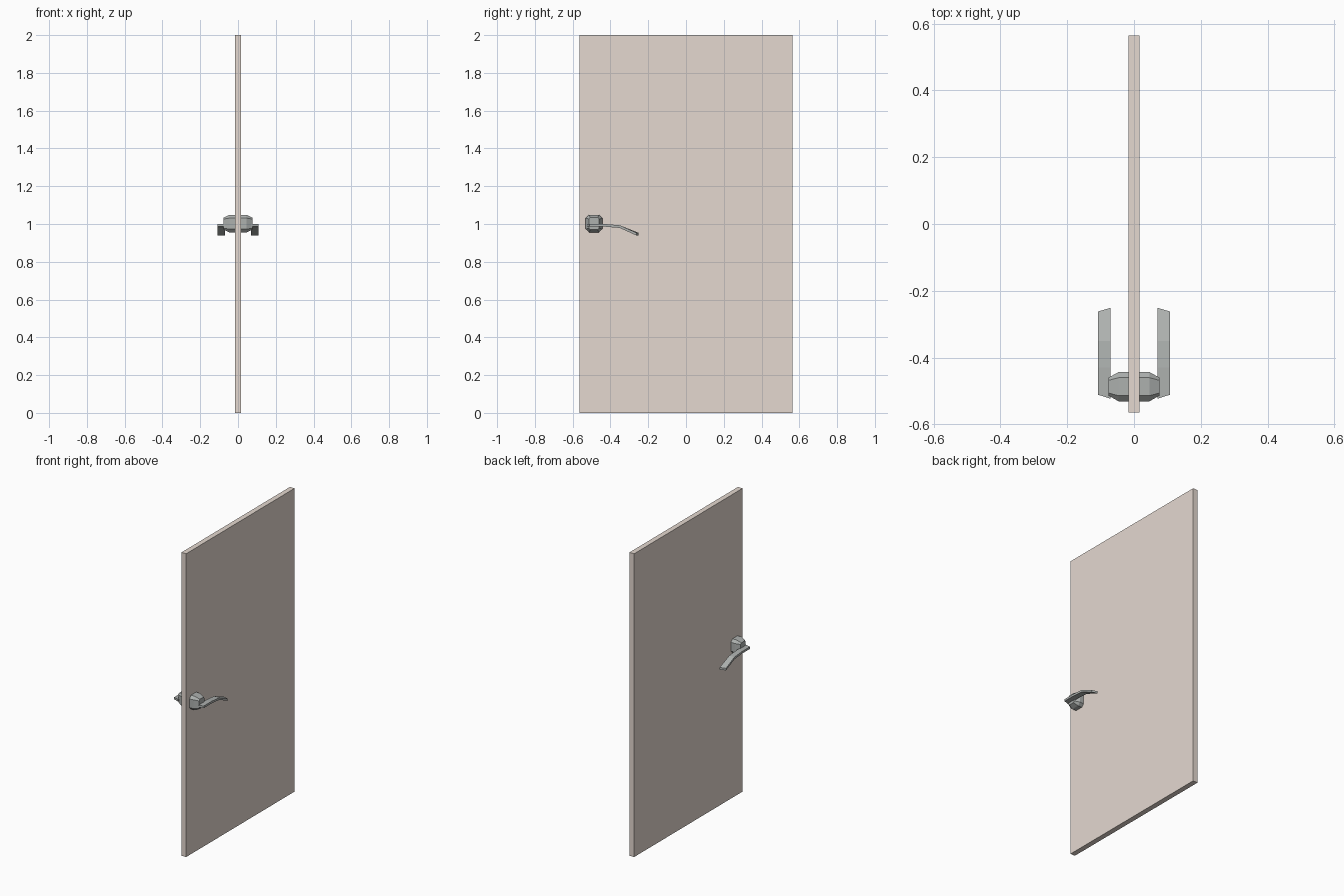
import bpy, bmesh

if "Cube" in bpy.data.objects:
    bpy.data.objects.remove(bpy.data.objects["Cube"])


def material(name, color):
    m = bpy.data.materials.new(name)
    m.diffuse_color = color
    m.use_nodes = True
    m.node_tree.nodes["Principled BSDF"].inputs["Base Color"].default_value = m.diffuse_color
    return m


wood = material("tan_wood", (0.78, 0.69, 0.63, 1))
metal = material("dark_metal", (0.42, 0.44, 0.43, 1))


def loft(name, rings, mat, mirror=False):
    """Skin a list of equal-length rings and cap both ends."""
    bm = bmesh.new()
    loops = [[bm.verts.new(p) for p in r] for r in rings]
    n = len(loops[0])
    for a, b in zip(loops, loops[1:]):
        for i in range(n):
            j = (i + 1) % n
            bm.faces.new((a[i], a[j], b[j], b[i]))
    bm.faces.new(loops[0])
    bm.faces.new(loops[-1])
    bmesh.ops.recalc_face_normals(bm, faces=bm.faces)
    me = bpy.data.meshes.new(name)
    bm.to_mesh(me)
    bm.free()
    me.materials.append(mat)
    ob = bpy.data.objects.new(name, me)
    bpy.context.collection.objects.link(ob)
    if mirror:
        ob.modifiers.new("other_side", 'MIRROR')
    return ob


def octagon(x, hy, hz, cut, cy=-0.487, cz=1.002):
    pts = [(hy, hz - cut), (hy - cut, hz), (cut - hy, hz), (-hy, hz - cut),
           (-hy, cut - hz), (cut - hy, -hz), (hy - cut, -hz), (hy, cut - hz)]
    return [(x, cy + y, cz + z) for y, z in pts]


# door panel
bpy.ops.mesh.primitive_cube_add(size=1, location=(0, 0, 1))
door = bpy.context.object
door.name = "door_panel"
door.scale = (0.034, 1.13, 2)
door.data.materials.append(wood)

# chamfered hub on each face of the door
loft("handle_hub", [octagon(0.015, 0.044, 0.046, 0.017),
                    octagon(0.046, 0.044, 0.046, 0.017),
                    octagon(0.076, 0.027, 0.032, 0.008)], metal, True)

# drooping lever: (inner y, outer y, centre z) along its length
path = [(-0.523, -0.511, 0.993), (-0.43, -0.43, 0.993),
        (-0.35, -0.35, 0.986), (-0.251, -0.262, 0.946)]
t = 0.007
rings = [[(0.07, yi, z - t), (0.108, yo, z - t),
          (0.108, yo, z + t), (0.07, yi, z + t)] for yi, yo, z in path]
loft("handle_lever", rings, metal, True)
